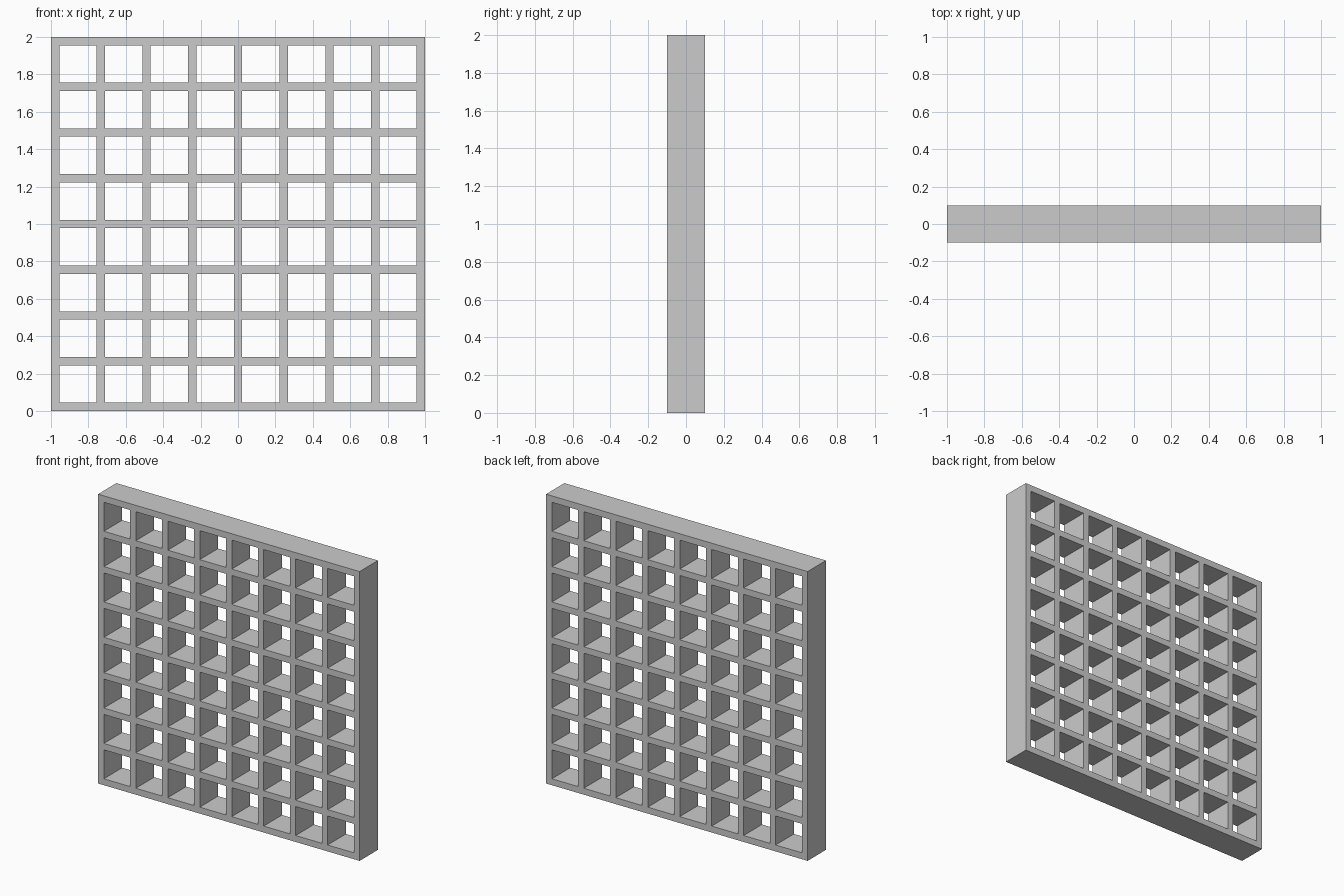
import bpy
import bmesh

cube = bpy.data.objects.get("Cube")
if cube:
    bpy.data.objects.remove(cube, do_unlink=True)

CELLS = 8
OPENING = 0.2
BAR = (2 - CELLS * OPENING) / (CELLS + 1)
DEPTH = 0.2

# Plain grey material
grey = bpy.data.materials.new("plain grey")
grey.use_nodes = True
colour = (0.6, 0.6, 0.6, 1)
grey.diffuse_color = colour
grey.node_tree.nodes["Principled BSDF"].inputs["Base Color"].default_value = colour

# Bar edges: alternating bar and opening widths
stops = [0.0]
for i in range(2 * CELLS + 1):
    stops.append(stops[-1] + (OPENING if i % 2 else BAR))

# Flat lattice, leaving out the openings
bm = bmesh.new()
verts = [[bm.verts.new((x - 1, -DEPTH / 2, z)) for z in stops] for x in stops]
for i in range(len(stops) - 1):
    for j in range(len(stops) - 1):
        if not (i % 2 and j % 2):
            bm.faces.new((verts[i][j], verts[i + 1][j],
                          verts[i + 1][j + 1], verts[i][j + 1]))

# Give the lattice its depth
back = bmesh.ops.extrude_face_region(bm, geom=bm.faces[:], use_keep_orig=True)
bmesh.ops.translate(bm, vec=(0, DEPTH, 0),
                    verts=[g for g in back["geom"] if isinstance(g, bmesh.types.BMVert)])
bmesh.ops.recalc_face_normals(bm, faces=bm.faces[:])

mesh = bpy.data.meshes.new("lattice_panel")
bm.to_mesh(mesh)
bm.free()
mesh.materials.append(grey)
panel = bpy.data.objects.new("lattice_panel", mesh)
bpy.context.collection.objects.link(panel)
